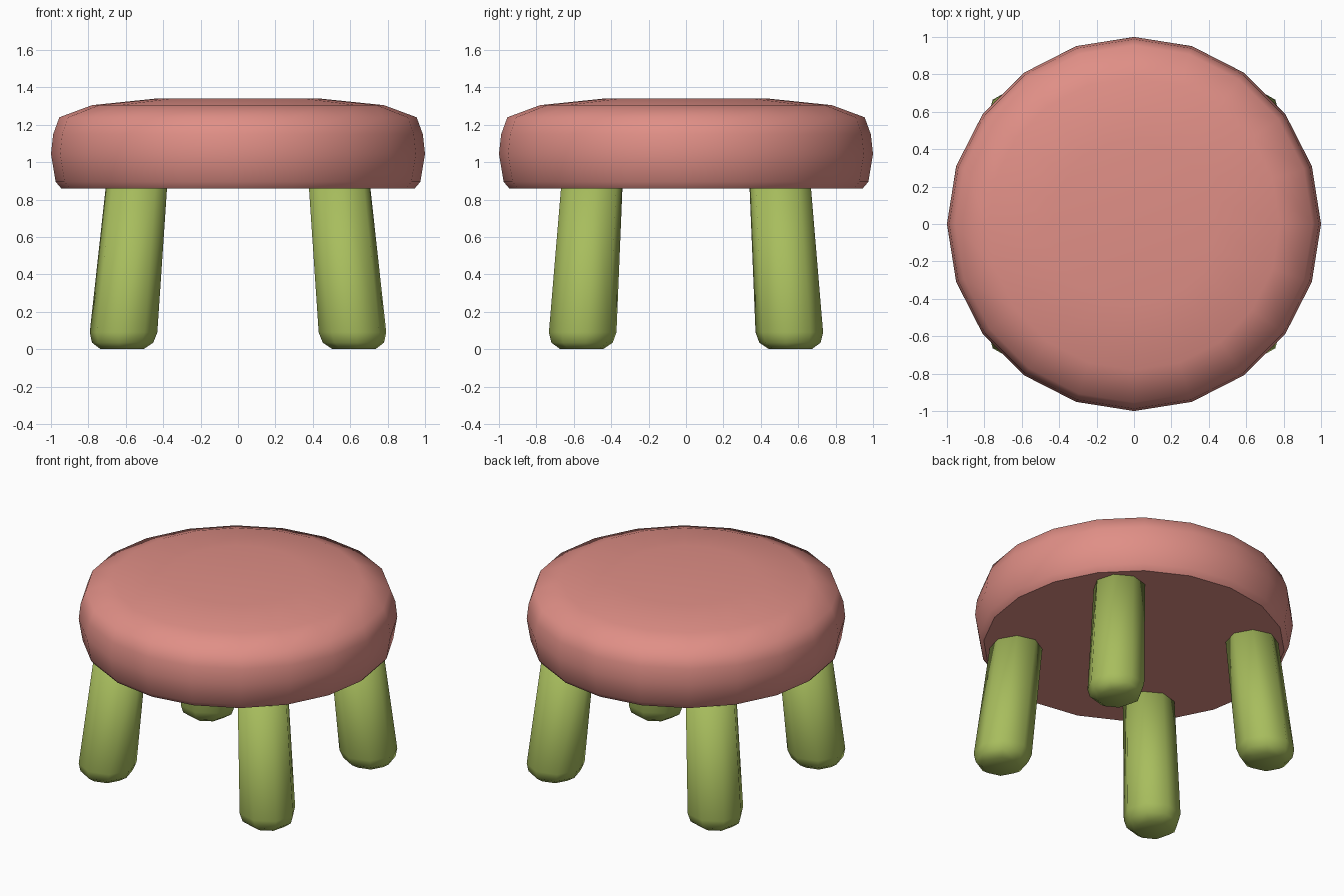
import bpy, bmesh, math

if "Cube" in bpy.data.objects:
    bpy.data.objects.remove(bpy.data.objects["Cube"])


def material(name, rgb):
    m = bpy.data.materials.new(name)
    m.diffuse_color = (*rgb, 1.0)
    m.use_nodes = True
    m.node_tree.nodes["Principled BSDF"].inputs["Base Color"].default_value = m.diffuse_color
    return m


def stack(name, rings, sides, phase, mat, flip=(1, 1)):
    """Closed solid from rings of (cx, cy, z, radius); flip mirrors x / y."""
    bm = bmesh.new()
    loops = []
    for cx, cy, z, r in rings:
        loop = []
        for i in range(sides):
            a = phase + 2 * math.pi * i / sides
            loop.append(bm.verts.new((flip[0] * (cx + r * math.cos(a)),
                                      flip[1] * (cy + r * math.sin(a)), z)))
        loops.append(loop)
    for lo, hi in zip(loops, loops[1:]):
        for i in range(sides):
            j = (i + 1) % sides
            bm.faces.new((lo[i], lo[j], hi[j], hi[i]))
    bm.faces.new(loops[0][::-1])
    bm.faces.new(loops[-1])
    bmesh.ops.recalc_face_normals(bm, faces=bm.faces)
    # smooth everywhere, crisp rim around the underside
    for f in bm.faces:
        f.smooth = True
    for e in bm.edges:
        if all(v in loops[0] for v in e.verts) and name == "seat":
            e.smooth = False
    mesh = bpy.data.meshes.new(name)
    bm.to_mesh(mesh)
    bm.free()
    mesh.materials.append(mat)
    obj = bpy.data.objects.new(name, mesh)
    bpy.context.collection.objects.link(obj)
    return obj


pink = material("dusty pink", (0.745, 0.275, 0.24))
green = material("olive green", (0.39, 0.51, 0.11))

# Cushioned round seat with a domed top
seat_profile = [(0.86, 0.945), (0.895, 0.975), (1.045, 1.0), (1.15, 0.988),
                (1.24, 0.955), (1.305, 0.78), (1.34, 0.44)]
stack("seat", [(0, 0, z, r) for z, r in seat_profile], 20, 0, pink)

# Four splayed legs with rounded feet
FOOT, TOP, TOP_Z = (0.62, 0.558), (0.542, 0.503), 0.88
leg_profile = [(0.0, 0.115), (0.035, 0.165), (0.09, 0.182), (TOP_Z, 0.165)]
leg_rings = []
for z, r in leg_profile:
    t = z / TOP_Z
    leg_rings.append((FOOT[0] + (TOP[0] - FOOT[0]) * t,
                      FOOT[1] + (TOP[1] - FOOT[1]) * t, z, r))
for sx, side in ((1, "right"), (-1, "left")):
    for sy, end in ((-1, "front"), (1, "back")):
        stack(f"{end}_{side}_leg", leg_rings, 8, math.radians(38), green, (sx, sy))
